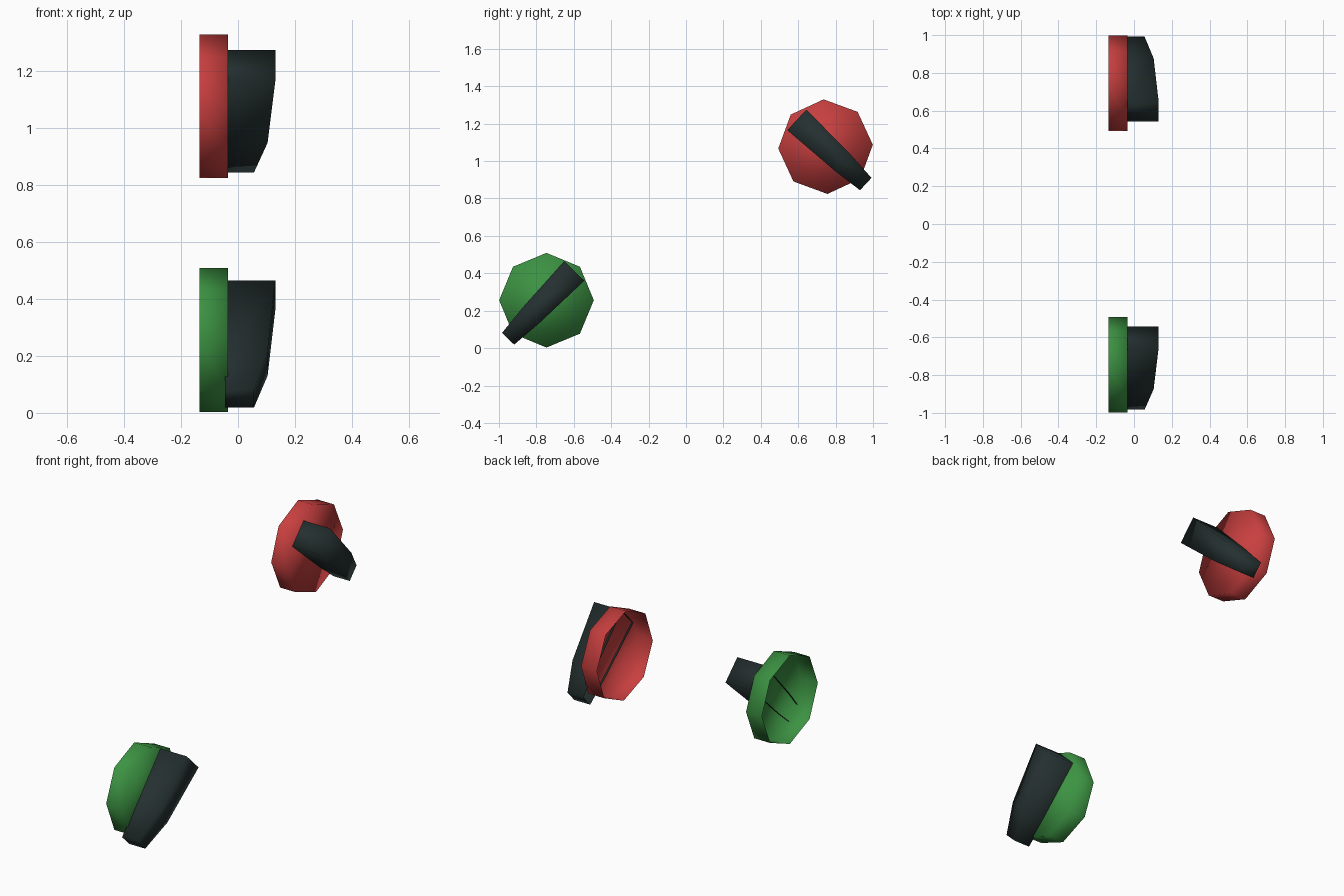
import bpy, bmesh, math
from mathutils import Vector

if "Cube" in bpy.data.objects:
    bpy.data.objects.remove(bpy.data.objects["Cube"])


def material(name, rgb):
    m = bpy.data.materials.new(name)
    m.diffuse_color = (*rgb, 1)
    m.use_nodes = True
    m.node_tree.nodes["Principled BSDF"].inputs["Base Color"].default_value = m.diffuse_color
    return m


red = material("red", (0.58, 0.05, 0.05))
green = material("green", (0.045, 0.29, 0.055))
dark = material("dark grey", (0.018, 0.029, 0.029))


def finish(name, bm, mat):
    bmesh.ops.recalc_face_normals(bm, faces=bm.faces)
    for f in bm.faces:
        f.smooth = True
    me = bpy.data.meshes.new(name)
    bm.to_mesh(me)
    bm.free()
    me.materials.append(mat)
    ob = bpy.data.objects.new(name, me)
    bpy.context.collection.objects.link(ob)
    return ob


def lens_cup(name, cy, cz, turn, mat, r=0.253, back=-0.135, front=-0.035):
    """Eight-sided shallow cup, closed towards +x and open at the back."""
    bm = bmesh.new()
    rings = []
    for x in (back, front):
        rings.append([bm.verts.new((x, cy + r * math.cos(turn + i * math.pi / 4),
                                    cz + r * math.sin(turn + i * math.pi / 4)))
                      for i in range(8)])
    a, b = rings
    for i in range(8):
        j = (i + 1) % 8
        bm.faces.new((a[i], a[j], b[j], b[i]))
    bm.faces.new(b)
    return finish(name, bm, mat)


def hood(name, start, end, mat, base=-0.045):
    """Tapering bar, open at its base, running between two (y, z) points."""
    p, q = Vector((0, *start)), Vector((0, *end))
    side = (q - p).normalized().cross(Vector((1, 0, 0)))
    bm = bmesh.new()
    loops = []
    # fraction along the bar, full width, outer x
    for t, w, x in ((0, 0.150, 0.131), (0.66, 0.122, 0.104), (1, 0.09, 0.056)):
        c = p.lerp(q, t)
        loops.append([bm.verts.new(c + side * (s * w / 2) + Vector((h, 0, 0)))
                      for s, h in ((-1, base), (-1, x), (1, x), (1, base))])
    for a, b in zip(loops, loops[1:]):
        for i in range(3):
            bm.faces.new((a[i], a[i + 1], b[i + 1], b[i]))
    bm.faces.new(loops[0])
    bm.faces.new(loops[-1])
    return finish(name, bm, mat)


# lower green unit
lens_cup("green_disc", -0.746, 0.256, 0.0, green)
hood("green_disc_bar", (-0.5975, 0.4125), (-0.951, 0.05), dark)

# upper red unit
lens_cup("red_disc", 0.746, 1.077, math.radians(2.3), red)
hood("red_disc_bar", (0.5925, 1.22), (0.961, 0.877), dark)
